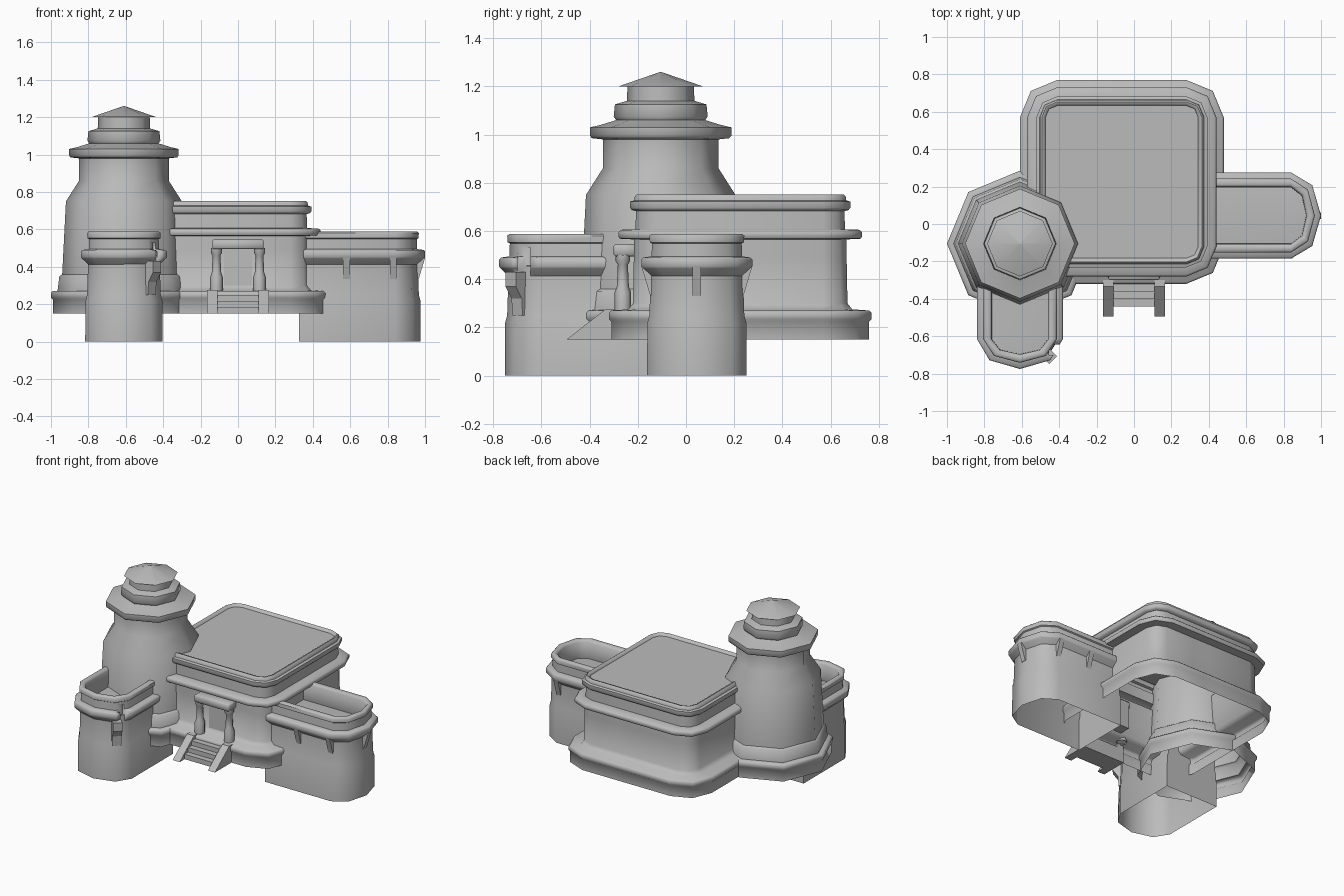
import bpy, bmesh, math
from mathutils import Matrix, Vector

cube = bpy.data.objects.get("Cube")
if cube:
    bpy.data.objects.remove(cube, do_unlink=True)

stone = bpy.data.materials.new("grey_stone")
stone.use_nodes = True
stone.diffuse_color = (0.5, 0.5, 0.5, 1)
bsdf = next(n for n in stone.node_tree.nodes if n.type == 'BSDF_PRINCIPLED')
bsdf.inputs["Base Color"].default_value = (0.5, 0.5, 0.5, 1)
bsdf.inputs["Roughness"].default_value = 0.8


def finish(name, bm, smooth=50):
    mesh = bpy.data.meshes.new(name)
    bm.to_mesh(mesh)
    bm.free()
    mesh.materials.append(stone)
    obj = bpy.data.objects.new(name, mesh)
    bpy.context.collection.objects.link(obj)
    bpy.ops.object.select_all(action='DESELECT')
    obj.select_set(True)
    bpy.context.view_layer.objects.active = obj
    if smooth:
        bpy.ops.object.shade_smooth_by_angle(angle=math.radians(smooth))
    return obj


def loft(outline, profile, cap=True, ring=False):
    """Stack counter-clockwise outlines of size h at height z."""
    bm = bmesh.new()
    loops = [[bm.verts.new((x, y, z)) for x, y in outline(h)] for h, z in profile]
    pairs = list(zip(loops, loops[1:]))
    if ring:
        pairs.append((loops[-1], loops[0]))
    for low, high in pairs:
        for i in range(len(low)):
            j = (i + 1) % len(low)
            bm.faces.new((low[i], low[j], high[j], high[i]))
    if cap and not ring:
        bm.faces.new(loops[-1])
    return bm


def polygon(cx, cy, sides=8):
    step = math.tau / sides
    return lambda r: [(cx + r * math.cos(i * step), cy + r * math.sin(i * step))
                      for i in range(sides)]


def rounded_square(cx, cy, core):
    def outline(h):
        pts = []
        for k in range(4):
            mid = math.radians(45 + 90 * k)
            for d in (-45, 0, 45):
                a = mid + math.radians(d)
                pts.append((cx + math.copysign(core, math.cos(mid)) + (h - core) * math.cos(a),
                            cy + math.copysign(core, math.sin(mid)) + (h - core) * math.sin(a)))
        return pts
    return outline


def bastion(cx, cy, turn, back, straight):
    """Outline with a square back and a blunt rounded nose."""
    rot = Matrix.Rotation(math.radians(turn), 2)

    def outline(h):
        nose = h - 0.07
        pts = [(back, -h)]
        for d in (-90, -45, 0, 45, 90):
            a = math.radians(d)
            pts.append((straight + nose * math.cos(a), h * math.sin(a)))
        pts.append((back, h))
        return [tuple(Vector((cx, cy)) + rot @ Vector(p)) for p in pts]
    return outline


def box(name, x0, x1, y0, y1, z0, z1, bevel=0.0):
    bm = bmesh.new()
    bmesh.ops.create_cube(bm, size=1)
    bmesh.ops.scale(bm, vec=(x1 - x0, y1 - y0, z1 - z0), verts=bm.verts)
    bmesh.ops.translate(bm, vec=((x0 + x1) / 2, (y0 + y1) / 2, (z0 + z1) / 2), verts=bm.verts)
    if bevel:
        bmesh.ops.bevel(bm, geom=bm.edges[:], offset=bevel, segments=1, affect='EDGES')
    return finish(name, bm)


def prism(name, points, width, place, turn):
    """Extrude an (outward, up) profile sideways, facing the turn angle."""
    bm = bmesh.new()
    sides = [[bm.verts.new((x, s * width / 2, z)) for x, z in points] for s in (-1, 1)]
    bm.faces.new(sides[0])
    bm.faces.new(sides[1][::-1])
    for i in range(len(points)):
        j = (i + 1) % len(points)
        bm.faces.new((sides[0][j], sides[0][i], sides[1][i], sides[1][j]))
    bmesh.ops.recalc_face_normals(bm, faces=bm.faces)
    bm.transform(Matrix.Translation((*place, 0)) @ Matrix.Rotation(math.radians(turn), 4, 'Z'))
    return finish(name, bm, 0)


# Main hall with stepped plinth, cornices and sunken roof
hall = loft(rounded_square(-0.065, 0.225, 0.345), [
    (0.535, 0.15), (0.535, 0.225), (0.545, 0.235), (0.545, 0.26), (0.535, 0.27),
    (0.465, 0.275), (0.445, 0.3), (0.44, 0.565), (0.5, 0.568), (0.506, 0.578),
    (0.506, 0.595), (0.495, 0.605), (0.435, 0.607), (0.432, 0.682), (0.45, 0.687),
    (0.457, 0.697), (0.457, 0.722), (0.44, 0.727), (0.437, 0.745), (0.428, 0.752),
    (0.415, 0.748), (0.408, 0.735)])
# Recessed doorway
for co, no in (((-0.075, 0, 0), (1, 0, 0)), ((0.075, 0, 0), (1, 0, 0)), ((0, 0, 0.49), (0, 0, 1))):
    bmesh.ops.bisect_plane(hall, geom=hall.verts[:] + hall.edges[:] + hall.faces[:],
                           plane_co=co, plane_no=no)
door = []
for f in hall.faces:
    c = f.calc_center_median()
    if c.y < -0.15 and abs(c.x) < 0.07 and 0.3 < c.z < 0.49:
        door.append(f)
pushed = bmesh.ops.extrude_face_region(hall, geom=door)["geom"]
bmesh.ops.translate(hall, vec=(0, 0.08, 0),
                    verts=[v for v in pushed if isinstance(v, bmesh.types.BMVert)])
finish("main_hall", hall)

# Octagonal tower and its cap
tower = polygon(-0.61, -0.105)
finish("tower", loft(tower, [
    (0.38, 0.15), (0.38, 0.225), (0.39, 0.235), (0.39, 0.26), (0.38, 0.27),
    (0.355, 0.272), (0.345, 0.35), (0.33, 0.36), (0.31, 0.75), (0.24, 0.86),
    (0.24, 0.98), (0.285, 0.985), (0.293, 0.995), (0.293, 1.03), (0.25, 1.04),
    (0.185, 1.06), (0.195, 1.075), (0.19, 1.125), (0.14, 1.14), (0.138, 1.2)]))
finish("tower_cap", loft(tower, [(0.138, 1.2), (0.175, 1.2), (0.002, 1.26)]), 30)

# Two bastions: side wing and front turret
body = [(0.207, 0), (0.205, 0.22), (0.197, 0.25), (0.192, 0.4), (0.192, 0.455), (0.15, 0.46)]
parapet = [(0.188, 0.41), (0.225, 0.445), (0.23, 0.452), (0.23, 0.482), (0.222, 0.49),
           (0.188, 0.495), (0.186, 0.548), (0.195, 0.553), (0.197, 0.58), (0.188, 0.588),
           (0.165, 0.588), (0.152, 0.575), (0.15, 0.45), (0.165, 0.42)]
outlines = {"side_wing": bastion(0, 0.045, 0, 0.325, 0.84),
            "front_turret": bastion(-0.61, 0, -90, 0.15, 0.615)}
tops = {"side_wing": bastion(0, 0.045, 0, 0.34, 0.84),
        "front_turret": bastion(-0.61, 0, -90, 0.25, 0.615)}
walls = {}
for name in outlines:
    finish(name + "_body", loft(outlines[name], body))
    walls[name] = finish(name + "_parapet", loft(tops[name], parapet, ring=True))

# Broken gap in the turret ledge
cutter = box("gap_cutter", -0.455, -0.36, -0.70, -0.645, 0.38, 0.53)
cutter.hide_render = True
gap = walls["front_turret"].modifiers.new("gap", 'BOOLEAN')
gap.operation, gap.object, gap.solver = 'DIFFERENCE', cutter, 'EXACT'
bpy.context.view_layer.objects.active = walls["front_turret"]
bpy.ops.object.modifier_apply(modifier=gap.name)
bpy.data.objects.remove(cutter, do_unlink=True)
prism("turret_corbel", [(-0.06, 0.25), (0.02, 0.25), (0.025, 0.32), (0.06, 0.37),
                        (0.06, 0.43), (-0.06, 0.43)], 0.06, (-0.475, -0.685), -45)

# Brackets under the wing ledge
bracket = [(-0.02, 0.33), (0.0, 0.33), (0.036, 0.45), (-0.02, 0.45)]
prism("end_bracket", bracket, 0.035, (0.965, 0.045), 0)
for side, label in ((-1, "front"), (1, "back")):
    for x in (0.58, 0.83):
        prism(label + "_bracket", bracket, 0.035, (x, 0.045 + side * 0.193), side * 90)

# Entrance: columns, lintel, steps and sloped side walls
for side, label in ((-1, "right"), (1, "left")):
    finish(label + "_column", loft(polygon(side * 0.115, -0.262), [
        (0.034, 0.265), (0.034, 0.345), (0.025, 0.37), (0.021, 0.46), (0.03, 0.475), (0.03, 0.5)]))
    prism(label + "_stair_wall", [(0.3, 0.15), (0.495, 0.15), (0.335, 0.275), (0.3, 0.275)],
          0.055, (side * 0.138, 0), -90)
box("lintel", -0.137, 0.137, -0.3, -0.2, 0.495, 0.545, 0.007)
for i in range(3):
    box("step", -0.112, 0.112, -0.44 + 0.04 * i, -0.3, 0.15, 0.185 + 0.032 * i)
